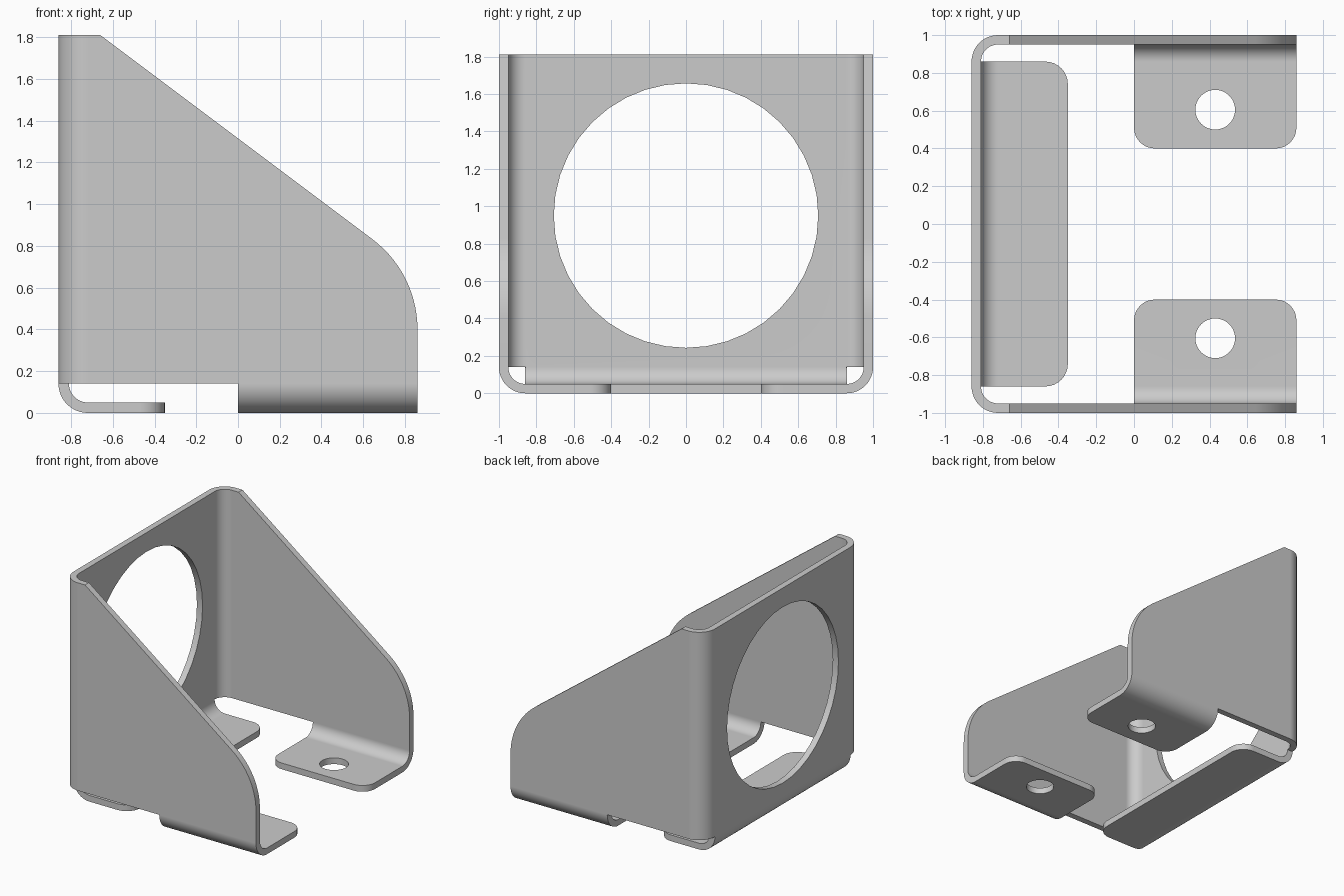
import bpy, bmesh, math
from math import sin, cos, pi

if "Cube" in bpy.data.objects:
    bpy.data.objects.remove(bpy.data.objects["Cube"])

T, R = 0.05, 0.14            # sheet thickness, outer bend radius
XB, XF, TOP = -0.86, 0.86, 1.81
bm = bmesh.new()


def circle(cx, cy, r, n=40):
    return [(cx + r * cos(2 * pi * i / n), cy + r * sin(2 * pi * i / n)) for i in range(n)]


def arc(cx, cy, r, a0, a1, n=8):
    return [(cx + r * cos(math.radians(a0 + (a1 - a0) * i / n)),
             cy + r * sin(math.radians(a0 + (a1 - a0) * i / n))) for i in range(n + 1)]


def plate(place, outline, hole=None):
    """Flat panel, optionally pierced; place maps 2D to 3D."""
    loops = [[bm.verts.new(place(*p)) for p in pts] for pts in (outline, hole) if pts]
    if not hole:
        bm.faces.new(loops[0])
        return
    edges = [bm.edges.new((l[i - 1], l[i])) for l in loops for i in range(len(l))]
    bmesh.ops.triangle_fill(bm, edges=edges, use_beauty=True)


def bend(place, c0, c1, lo, hi, a0, a1):
    """Quarter-round fold running from lo to hi."""
    pts = arc(c0, c1, R, a0, a1, 12)
    rows = [[bm.verts.new(place(u, v, w)) for u, v in pts] for w in (lo, hi)]
    for i in range(len(pts) - 1):
        bm.faces.new((rows[0][i], rows[0][i + 1], rows[1][i + 1], rows[1][i]))


W = 1 - R
# Back panel with the large round opening
plate(lambda y, z: (XB, y, z), [(-W, R), (W, R), (W, TOP), (-W, TOP)],
      circle(0, 0.95, 0.707))
# Back foot: fold and rounded tab
bend(lambda x, z, y: (x, y, z), XB + R, R, -W, W, 180, 270)
q = 0.12
plate(lambda x, y: (x, y, 0), [(XB + R, W), (XB + R, -W)]
      + arc(-0.35 - q, -W + q, q, -90, 0) + arc(-0.35 - q, W - q, q, 0, 90))

for s in (-1, 1):
    # Vertical corner fold
    bend(lambda x, y, z: (x, s * y, z), XB + R, W, R, TOP, 180, 90)
    # Sloping side panel with rounded nose
    side = [(XB + R, R), (0, R), (XF, R)] + arc(XF - 0.54, 0.4, 0.54, 0, 53.13, 14)
    side += [(-0.66, TOP), (XB + R, TOP)]
    plate(lambda x, z: (x, s, z), side)
    # Front foot: fold and drilled tab
    bend(lambda y, z, x: (x, s * y, z), W, R, 0, XF, 0, -90)
    r = 0.11
    tab = [(XF, W), (0, W)] + arc(r, 0.4 + r, r, 180, 270) + arc(XF - r, 0.4 + r, r, 270, 360)
    plate(lambda x, y: (x, s * y, 0), tab, circle(0.43, 0.605, 0.105))

# Weld into one skin facing outward
bmesh.ops.remove_doubles(bm, verts=bm.verts[:], dist=1e-4)
bmesh.ops.recalc_face_normals(bm, faces=bm.faces[:])
bm.normal_update()
back = min(bm.faces, key=lambda f: f.calc_center_median().x)
if back.normal.x > 0:
    bmesh.ops.reverse_faces(bm, faces=bm.faces[:])

mesh = bpy.data.meshes.new("bracket")
bm.to_mesh(mesh)
bm.free()
ob = bpy.data.objects.new("sheet_metal_bracket", mesh)
bpy.context.collection.objects.link(ob)
bpy.context.view_layer.objects.active = ob
ob.select_set(True)

# Sheet thickness goes inward
m = ob.modifiers.new("thickness", 'SOLIDIFY')
m.thickness, m.offset, m.use_even_offset = T, -1, True
bpy.ops.object.modifier_apply(modifier=m.name)
bpy.ops.object.shade_smooth_by_angle(angle=math.radians(30))
n = ob.modifiers.new("flat_panel_shading", 'WEIGHTED_NORMAL')
n.keep_sharp = True
